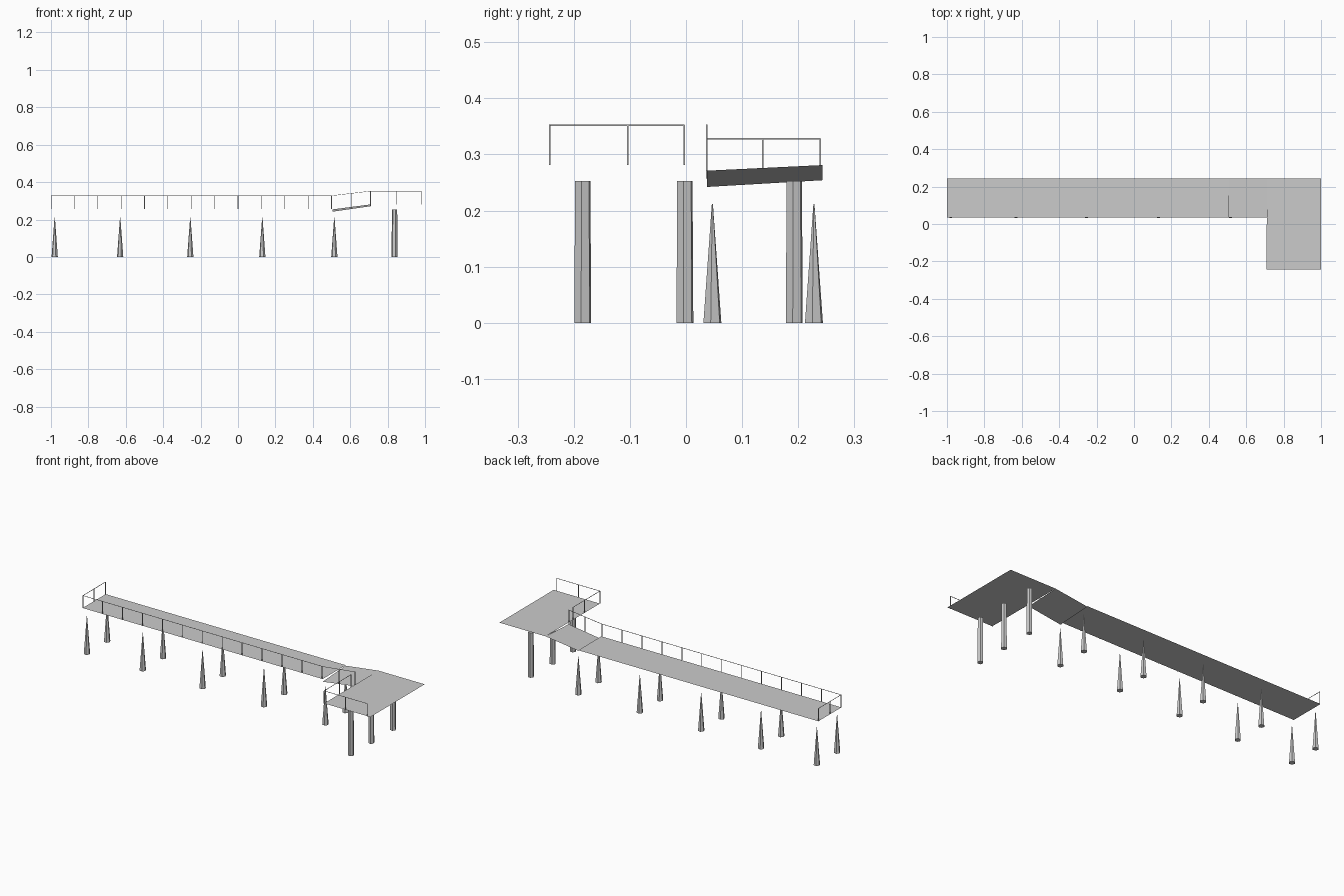
import bpy, bmesh
from math import radians
from mathutils import Vector

cube = bpy.data.objects.get("Cube")
if cube:
    bpy.data.objects.remove(cube, do_unlink=True)

grey = bpy.data.materials.new("plain grey")
grey.use_nodes = True
COLOUR = (0.6, 0.6, 0.6, 1)
grey.diffuse_color = COLOUR
grey.node_tree.nodes["Principled BSDF"].inputs["Base Color"].default_value = COLOUR


def finish(bm, name):
    mesh = bpy.data.meshes.new(name)
    bm.to_mesh(mesh)
    bm.free()
    mesh.materials.append(grey)
    obj = bpy.data.objects.new(name, mesh)
    bpy.context.collection.objects.link(obj)
    return obj


def sheet(name, corners):
    """Thin deck panel from its four top corners."""
    bm = bmesh.new()
    bm.faces.new([bm.verts.new(c) for c in corners])
    return finish(bm, name)


def pile(name, x, y, base, top, height, turn):
    """Six-sided tapering support standing on the ground."""
    bm = bmesh.new()
    bmesh.ops.create_cone(bm, cap_ends=True, segments=6, radius1=base,
                          radius2=top, depth=height)
    obj = finish(bm, name)
    obj.location = (x, y, height / 2)
    obj.rotation_euler.z = radians(turn)
    return obj


def bar(bm, a, b, thick=0.003):
    """Slim square bar from a to b."""
    a, b = Vector(a), Vector(b)
    d = b - a
    made = bmesh.ops.create_cube(bm, size=1)["verts"]
    bmesh.ops.scale(bm, vec=(thick, thick, d.length), verts=made)
    bmesh.ops.rotate(bm, matrix=d.to_track_quat("Z", "Y").to_matrix(), verts=made)
    bmesh.ops.translate(bm, vec=(a + b) / 2, verts=made)


def railing(name, path, posts):
    """Handrail along a path, with posts given as (x, y, bottom, top)."""
    bm = bmesh.new()
    for a, b in zip(path, path[1:]):
        bar(bm, a, b, 0.002)
    for x, y, low, high in posts:
        bar(bm, (x, y, low), (x, y, high))
    return finish(bm, name)


# Deck panels
FRONT, BACK, LOW, HIGH = 0.037, 0.243, 0.257, 0.281
BEND, JOIN = 0.505, 0.71
sheet("walkway_deck", [(-1, FRONT, LOW), (BEND, FRONT, LOW),
                       (BEND, BACK, LOW), (-1, BACK, LOW)])
sheet("ramp_deck", [(BEND, FRONT, 0.242), (JOIN, FRONT, 0.271),
                    (JOIN, BACK, HIGH), (BEND, BACK, 0.254)])
sheet("landing_deck", [(JOIN, -BACK, HIGH), (1, -BACK, HIGH),
                       (1, BACK, HIGH), (JOIN, BACK, HIGH)])

# Pointed piles under the walkway
for i, x in enumerate((-0.98, -0.63, -0.255, 0.13, 0.515)):
    for side, y in (("front", 0.047), ("back", 0.228)):
        pile(f"walkway_pile_{side}_{i + 1}", x, y, 0.017, 0.001, 0.212, 20)

# Straight piles under the landing
for i, y in enumerate((-0.184, -0.002, 0.193)):
    pile(f"landing_pile_{i + 1}", 0.837, y, 0.016, 0.0145, 0.253, 20)

# Walkway railing: end rail, long front rail and ramp rail
RAIL, TOP = 0.328, 0.352
posts = [(-0.998, y, LOW, RAIL) for y in (BACK - 0.004, 0.137, FRONT)]
posts += [(-1 + 0.125 * i, FRONT, LOW, RAIL) for i in range(1, 13)]
posts += [(0.607, FRONT, 0.257, 0.34), (JOIN - 0.002, FRONT, 0.271, TOP)]
railing("walkway_railing",
        [(-0.998, BACK - 0.004, RAIL), (-0.998, FRONT, RAIL),
         (BEND, FRONT, RAIL), (JOIN, FRONT, TOP)], posts)

# Landing railing: front edge and inner edge
posts = [(x, -BACK, HIGH, TOP) for x in (JOIN, 0.845, 0.98)]
posts += [(JOIN, y, HIGH, TOP) for y in (-0.104, -0.003)]
railing("landing_railing",
        [(0.98, -BACK, TOP), (JOIN, -BACK, TOP), (JOIN, -0.003, TOP)], posts)
